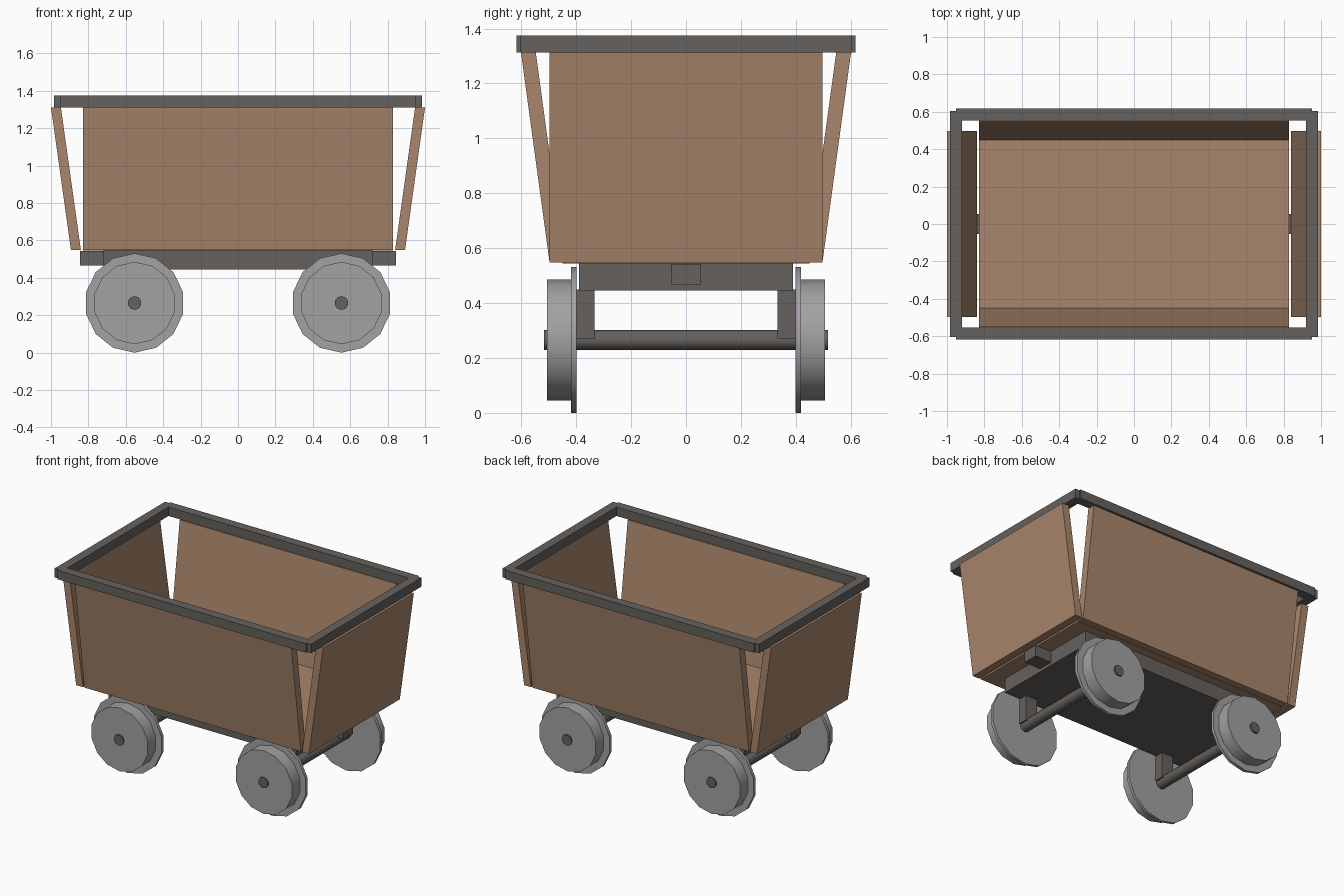
import bpy, bmesh, math
from mathutils import Matrix, Vector

if "Cube" in bpy.data.objects:
    bpy.data.objects.remove(bpy.data.objects["Cube"])


def material(name, rgb):
    m = bpy.data.materials.new(name)
    m.diffuse_color = (*rgb, 1)
    m.use_nodes = True
    m.node_tree.nodes["Principled BSDF"].inputs["Base Color"].default_value = m.diffuse_color
    return m


WOOD = material("wood", (0.40, 0.24, 0.15))
IRON = material("dark_iron", (0.13, 0.12, 0.11))
STEEL = material("steel", (0.36, 0.36, 0.37))


def make_object(name, bm, mat):
    bmesh.ops.recalc_face_normals(bm, faces=bm.faces)
    me = bpy.data.meshes.new(name)
    bm.to_mesh(me)
    bm.free()
    me.materials.append(mat)
    ob = bpy.data.objects.new(name, me)
    bpy.context.collection.objects.link(ob)
    return ob


def box(name, lo, hi, mat, lean=(0, 0)):
    """Box between two corners; its top is shifted sideways by lean."""
    bm = bmesh.new()
    bmesh.ops.create_cube(bm, size=1)
    lo, hi = Vector(lo), Vector(hi)
    for v in bm.verts:
        top = v.co.z > 0
        v.co = Vector([lo[i] + (v.co[i] + 0.5) * (hi[i] - lo[i]) for i in range(3)])
        if top:
            v.co.x += lean[0]
            v.co.y += lean[1]
    return make_object(name, bm, mat)


def lathe(name, profile, sides, centre, mat):
    """Spin (radius, y) points around an axis along y, vertex at the top."""
    bm = bmesh.new()
    rings = []
    for r, y in profile:
        rings.append([bm.verts.new((centre[0] + r * math.sin(a), centre[1] + y,
                                    centre[2] + r * math.cos(a)))
                      for a in (2 * math.pi * i / sides for i in range(sides))])
    for a, b in zip(rings, rings[1:]):
        for i in range(sides):
            j = (i + 1) % sides
            bm.faces.new((a[i], a[j], b[j], b[i]))
    bm.faces.new(rings[0])
    bm.faces.new(rings[-1])
    ob = make_object(name, bm, mat)
    bpy.ops.object.select_all(action='DESELECT')
    ob.select_set(True)
    bpy.context.view_layer.objects.active = ob
    bpy.ops.object.shade_smooth_by_angle(angle=math.radians(40))
    return ob


def span(s, a, b):
    """Range a..b mirrored to side s, sorted."""
    return sorted((s * a, s * b))


# Tub floor
box("tub_floor", (-0.83, -0.45, 0.545), (0.83, 0.45, 0.61), WOOD)

# Chassis
box("chassis", (-0.72, -0.39, 0.445), (0.72, 0.39, 0.545), IRON)

for s, side, end in ((-1, "front", "left"), (1, "back", "right")):
    # Leaning side and end panels
    y0, y1 = span(s, 0.443, 0.497)
    box(side + "_panel", (-0.83, y0, 0.548), (0.83, y1, 1.312), WOOD, (0, s * 0.104))
    x0, x1 = span(s, 0.84, 0.893)
    box(end + "_panel", (x0, -0.497, 0.548), (x1, 0.497, 1.312), WOOD, (s * 0.107, 0))

    # Rim bars
    y0, y1 = span(s, 0.553, 0.617)
    box(side + "_rim", (-0.952, y0, 1.312), (0.952, y1, 1.374), IRON)
    x0, x1 = span(s, 0.92, 0.983)
    box(end + "_rim", (x0, -0.605, 1.312), (x1, 0.605, 1.374), IRON)

    # Coupling block
    x0, x1 = span(s, 0.70, 0.845)
    box(end + "_coupler", (x0, -0.054, 0.467), (x1, 0.054, 0.543), IRON)

    # Axle
    x = s * 0.553
    lathe(end + "_axle", [(0.037, -0.517), (0.037, 0.517)], 10, (x, 0, 0.2655), IRON)

    for t, name in ((-1, "front"), (1, "back")):
        # Axle bracket
        y0, y1 = span(t, 0.333, 0.398)
        box(f"{end}_{name}_bracket", (x - 0.045, y0, 0.27), (x + 0.045, y1, 0.45), IRON)
        # Flanged wheel
        lathe(f"{end}_{name}_wheel",
              [(0.2655, t * 0.398), (0.2655, t * 0.419), (0.22, t * 0.419), (0.22, t * 0.507)],
              14, (x, 0, 0.2655), STEEL)
